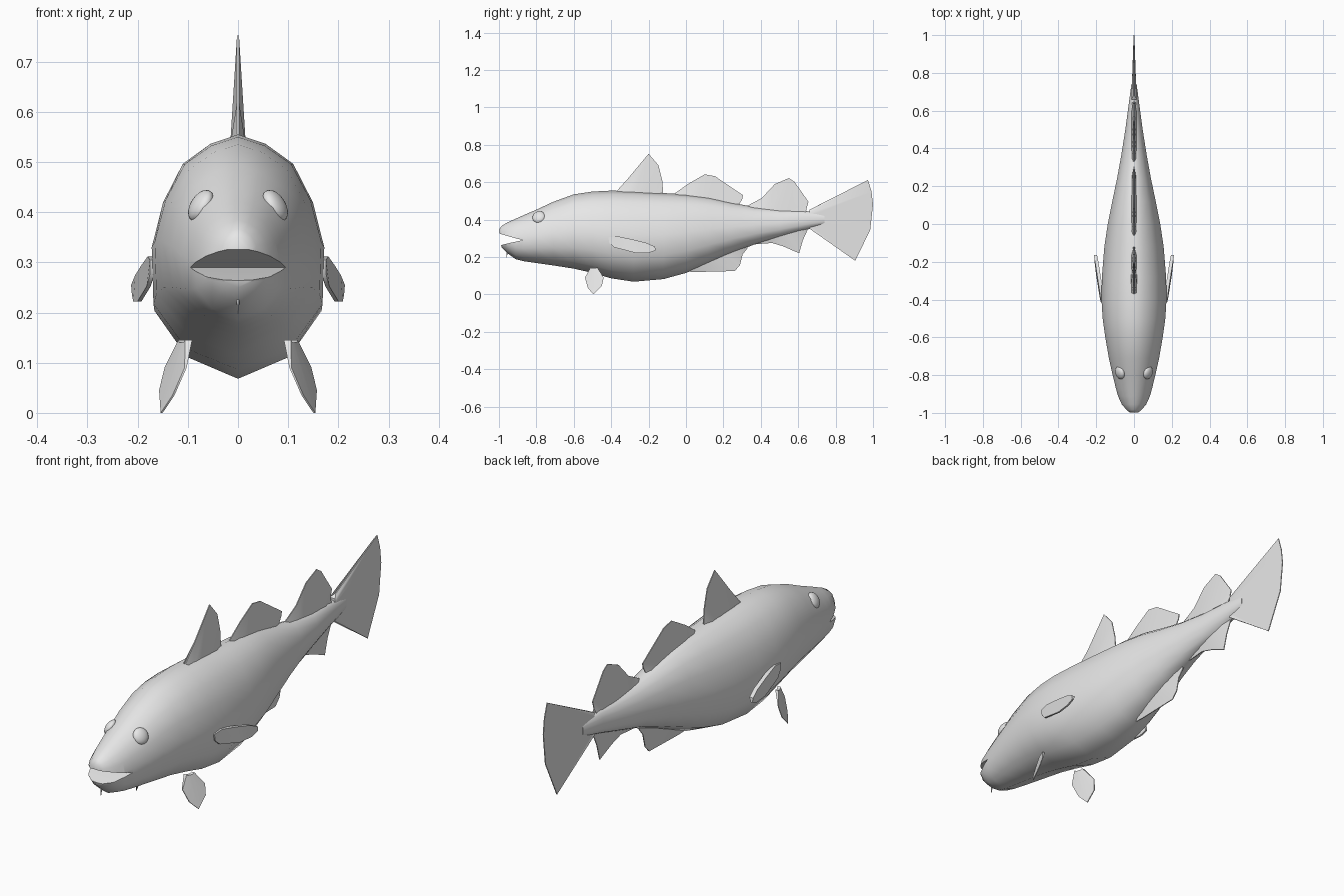
import bpy, bmesh, math
from mathutils import Vector

if "Cube" in bpy.data.objects:
    bpy.data.objects.remove(bpy.data.objects["Cube"])

skin = bpy.data.materials.new("light_grey")
skin.diffuse_color = (0.8, 0.8, 0.8, 1)
skin.use_nodes = True
skin.node_tree.nodes["Principled BSDF"].inputs["Base Color"].default_value = skin.diffuse_color


def make_object(name, verts, faces, angle=50):
    mesh = bpy.data.meshes.new(name)
    mesh.from_pydata(verts, [], faces)
    bm = bmesh.new()
    bm.from_mesh(mesh)
    bmesh.ops.recalc_face_normals(bm, faces=bm.faces)
    bm.to_mesh(mesh)
    bm.free()
    mesh.materials.append(skin)
    obj = bpy.data.objects.new(name, mesh)
    bpy.context.collection.objects.link(obj)
    smooth(obj, angle)
    return obj


def smooth(obj, angle):
    bpy.ops.object.select_all(action='DESELECT')
    obj.select_set(True)
    bpy.context.view_layer.objects.active = obj
    bpy.ops.object.shade_smooth_by_angle(angle=math.radians(angle))


def fin(name, base, tip, thick, x_at=lambda y, z: 0, side=1, edge=0.002):
    """Tapered blade between a root line and an outer line of (y, z) points."""
    n = len(base)
    verts = []
    for s in (1, -1):
        for row, t in ((base, thick), (tip, edge)):
            verts += [(side * (x_at(y, z) + s * t), y, z) for y, z in row]
    faces = []
    for i in range(n - 1):
        a, b, c, d = i, n + i, 2 * n + i, 3 * n + i
        faces += [(a, a + 1, b + 1, b), (c, d, d + 1, c + 1),
                  (b, b + 1, d + 1, d), (a, c, c + 1, a + 1)]
    for i in (0, n - 1):
        faces.append((i, n + i, 3 * n + i, 2 * n + i))
    return make_object(name, verts, faces)


def line(a, b, n):
    return [tuple(Vector(a).lerp(Vector(b), i / (n - 1))) for i in range(n)]


# Body: cross-section lofted through (y, top, bottom, half width)
stations = [
    (-0.998, 0.350, 0.300, 0.022), (-0.985, 0.367, 0.250, 0.042),
    (-0.955, 0.385, 0.220, 0.066), (-0.91, 0.405, 0.188, 0.085),
    (-0.87, 0.423, 0.178, 0.096), (-0.80, 0.453, 0.168, 0.113),
    (-0.71, 0.495, 0.155, 0.133), (-0.60, 0.535, 0.138, 0.152),
    (-0.50, 0.550, 0.115, 0.166), (-0.40, 0.555, 0.086, 0.172),
    (-0.28, 0.552, 0.068, 0.170), (-0.12, 0.542, 0.082, 0.157),
    (0.00, 0.535, 0.115, 0.139), (0.12, 0.520, 0.165, 0.115),
    (0.24, 0.492, 0.218, 0.090), (0.36, 0.468, 0.265, 0.068),
    (0.50, 0.452, 0.305, 0.046), (0.62, 0.448, 0.340, 0.030),
    (0.74, 0.435, 0.370, 0.014),
]
half = [(0, 1), (0.32, 0.96), (0.64, 0.875), (0.87, 0.71), (1, 0.52),
        (0.98, 0.28), (0.6, 0.09), (0, 0)]
ring = half + [(-x, z) for x, z in half[-2:0:-1]]
n = len(ring)
verts = [(x * w, y, lo + z * (hi - lo))
         for y, hi, lo, w in stations for x, z in ring]
faces = [(r * n + i, r * n + (i + 1) % n, (r + 1) * n + (i + 1) % n, (r + 1) * n + i)
         for r in range(len(stations) - 1) for i in range(n)]
faces += [tuple(range(n)), tuple(range(len(verts) - n, len(verts)))]
body = make_object("body", verts, faces)

# Mouth: wedge cut across the snout
wedge = [(-1.1, 0.35), (-1.0, 0.326), (-0.94, 0.308), (-0.872, 0.290),
         (-0.93, 0.278), (-0.98, 0.266), (-1.1, 0.24)]
m = len(wedge)
cutter = make_object(
    "mouth_cutter",
    [(s, y, z) for s in (-0.3, 0.3) for y, z in wedge],
    [(i, (i + 1) % m, m + (i + 1) % m, m + i) for i in range(m)]
    + [tuple(range(m)), tuple(range(m, 2 * m))])
cut = body.modifiers.new("mouth", 'BOOLEAN')
cut.operation, cut.solver, cut.object = 'DIFFERENCE', 'EXACT', cutter
bpy.context.view_layer.objects.active = body
bpy.ops.object.modifier_apply(modifier=cut.name)
bpy.data.objects.remove(cutter)
smooth(body, 50)

# Three fins along the back
fin("first_back_fin", line((-0.38, 0.53), (-0.125, 0.52), 6),
    [(-0.37, 0.553), (-0.31, 0.62), (-0.20, 0.752), (-0.147, 0.69),
     (-0.127, 0.61), (-0.122, 0.545)], 0.016)
fin("second_back_fin", line((-0.06, 0.51), (0.28, 0.46), 7),
    [(-0.06, 0.54), (0.01, 0.59), (0.10, 0.642), (0.155, 0.632),
     (0.305, 0.53), (0.30, 0.508), (0.28, 0.475)], 0.016)
fin("third_back_fin", line((0.33, 0.45), (0.64, 0.43), 7),
    [(0.33, 0.475), (0.405, 0.515), (0.475, 0.59), (0.55, 0.622),
     (0.58, 0.602), (0.655, 0.495), (0.645, 0.46)], 0.014)

# Two fins along the belly
fin("first_belly_fin", line((0.0, 0.15), (0.33, 0.28), 6),
    [(0.0, 0.122), (0.06, 0.12), (0.26, 0.125), (0.288, 0.155),
     (0.303, 0.215), (0.33, 0.248)], 0.016)
fin("second_belly_fin", line((0.37, 0.30), (0.65, 0.37), 6),
    [(0.37, 0.268), (0.46, 0.275), (0.52, 0.257), (0.605, 0.22),
     (0.625, 0.29), (0.65, 0.345)], 0.014)

# Tail fin
fin("tail_fin", line((0.66, 0.452), (0.66, 0.352), 7),
    [(0.68, 0.463), (0.973, 0.612), (0.992, 0.55), (1.0, 0.48),
     (0.985, 0.345), (0.905, 0.18), (0.77, 0.33)], 0.014)

for side, word in ((1, "right"), (-1, "left")):
    # Side fins sweep back and out from the flank
    fin(word + "_side_fin",
        [(-0.415, 0.305), (-0.37, 0.312), (-0.29, 0.295), (-0.21, 0.275), (-0.165, 0.255)],
        [(-0.41, 0.275), (-0.385, 0.252), (-0.27, 0.222), (-0.20, 0.222), (-0.163, 0.235)],
        0.009, lambda y, z: 0.168 + (y + 0.41) * 0.12 + (0.3 - z) * 0.15, side, 0.004)
    # Lower fins hang below the chest
    fin(word + "_lower_fin",
        [(-0.51, 0.145), (-0.505, 0.14), (-0.495, 0.14), (-0.485, 0.14), (-0.475, 0.145)],
        [(-0.54, 0.09), (-0.525, 0.035), (-0.495, 0.0), (-0.45, 0.045), (-0.44, 0.09)],
        0.007, lambda y, z: 0.108 + (0.14 - z) * 0.33 + (y + 0.49) * 0.4, side)
    # Eyes: flattened balls facing out and up
    normal = Vector((side * 0.8, -0.25, 0.5))
    bpy.ops.mesh.primitive_uv_sphere_add(
        segments=20, ring_count=12, radius=0.035,
        location=(side * 0.074, -0.787, 0.413),
        rotation=normal.to_track_quat('Z', 'Y').to_euler())
    eye = bpy.context.object
    eye.name = word + "_eye"
    eye.scale = (1, 1, 0.55)
    eye.data.materials.append(skin)
    smooth(eye, 60)

# Chin whisker
bpy.ops.mesh.primitive_cone_add(vertices=6, radius1=0.001, radius2=0.006, depth=0.05,
                                location=(0, -0.957, 0.222), rotation=(-0.1, 0, 0))
whisker = bpy.context.object
whisker.name = "chin_whisker"
whisker.data.materials.append(skin)
smooth(whisker, 60)
